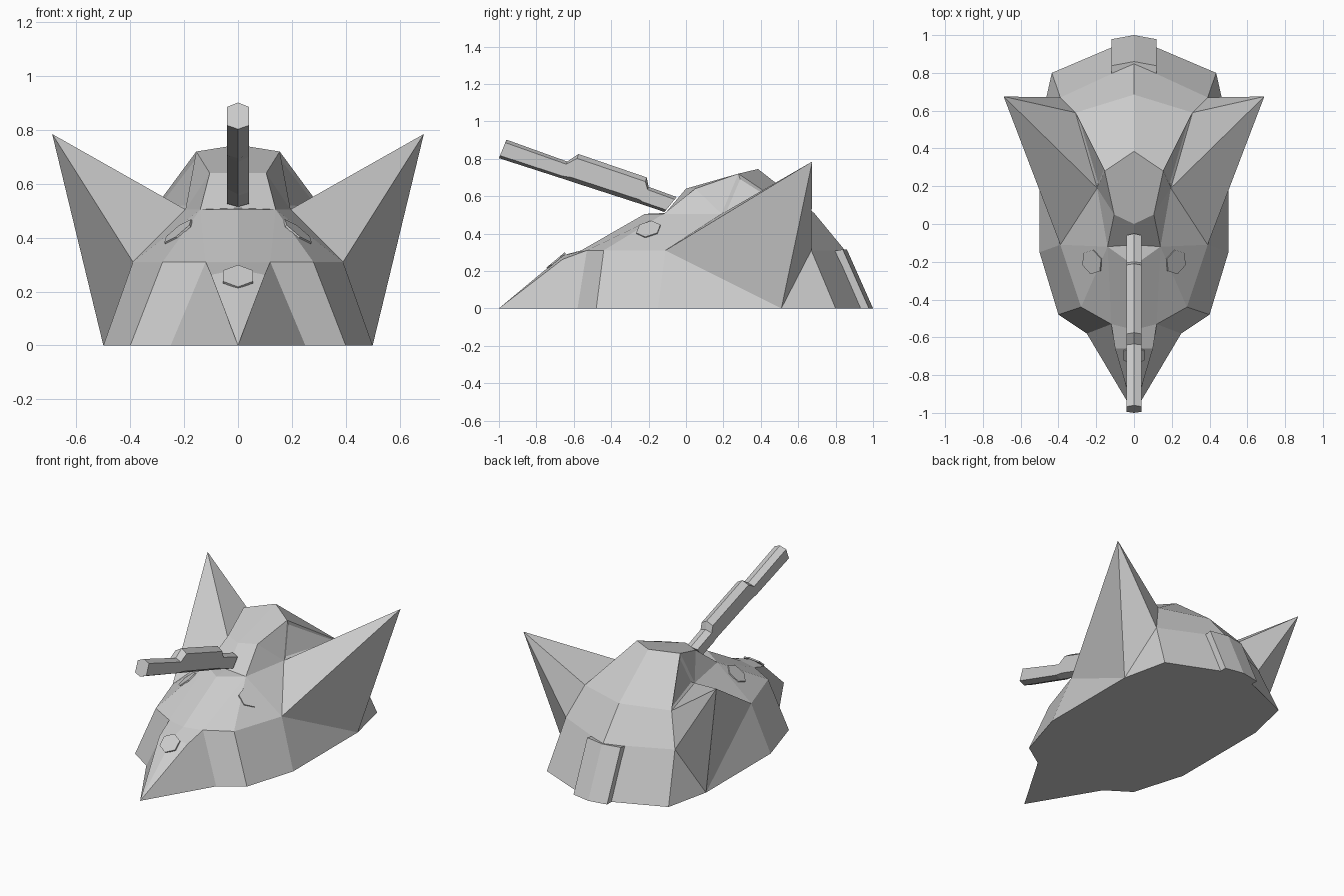
import bpy, bmesh, math
from mathutils import Vector

if "Cube" in bpy.data.objects:
    bpy.data.objects.remove(bpy.data.objects["Cube"])

grey = bpy.data.materials.new("plain grey")
grey.diffuse_color = (0.6, 0.6, 0.6, 1)
grey.use_nodes = True
grey.node_tree.nodes["Principled BSDF"].inputs["Base Color"].default_value = grey.diffuse_color


def finish(bm, name):
    bmesh.ops.remove_doubles(bm, verts=bm.verts, dist=0.0005)
    bmesh.ops.recalc_face_normals(bm, faces=bm.faces)
    me = bpy.data.meshes.new(name)
    bm.to_mesh(me)
    bm.free()
    me.materials.append(grey)
    ob = bpy.data.objects.new(name, me)
    bpy.context.collection.objects.link(ob)
    return ob


# Corner points of the right half: g ground, b belt, u upper deck, t turret, n nose
P = dict(
    g0=(0, -1, 0), g1=(.25, -.58, 0), g2=(.4, -.48, 0), g3=(.5, -.15, 0),
    g4=(.5, .51, 0), g5=(.435, .8, 0), g6=(0, .985, 0),
    n0=(0, -.66, .283), n1=(.1, -.66, .262),
    b0=(0, -.56, .31), b1=(.12, -.53, .31), b2=(.28, -.44, .31),
    b3=(.39, -.11, .31), b4=(.39, .67, .31), b5=(0, .85, .31),
    u0=(0, -.22, .505), ut=(0, -.11, .51), u1=(.14, -.12, .505),
    u2=(.195, .19, .505), u3=(.31, .59, .51), u4=(0, .685, .51),
    t0=(0, 0, .64), t1=(.105, .05, .64), t2=(.155, .28, .72), t3=(0, .385, .745),
    fin=(.69, .675, .785))

FACES = """g0 n1 n0|n0 n1 b1 b0|g0 g1 b1 n1|g1 g2 b2 b1|g2 g3 b3 b2|g3 g4 b3
b0 b1 u1 u0|b1 b2 u1|b2 b3 u1|b3 u2 u1|u0 u1 ut
ut u1 t1 t0|t0 t1 t2 t3|u1 u2 t1|t1 u2 t2|t2 u2 u3|t3 t2 u3 u4
b3 g4 fin|b3 fin u2|fin u3 u2|fin b4 u3|fin g4 b4
g4 g5 b4|g5 g6 b5 b4|b4 b5 u4 u3|g0 g1 g2 g3 g4 g5 g6"""

# Hull, turret body and swept fins as one closed faceted shell
bm = bmesh.new()
windows = []
for row in FACES.replace("\n", "|").split("|"):
    for side in (1, -1):
        pts = [Vector(P[k]) for k in row.split()]
        f = bm.faces.new([bm.verts.new((p.x * side, p.y, p.z)) for p in pts])
        if row == "t2 u2 u3":
            windows.append(f)
bmesh.ops.remove_doubles(bm, verts=bm.verts, dist=0.0005)
bmesh.ops.recalc_face_normals(bm, faces=bm.faces)
# Shallow recessed triangles in the turret sides
bmesh.ops.inset_individual(bm, faces=windows, thickness=0.03, depth=-0.008)
finish(bm, "hull")


# Thin hexagonal caps lying on the armour
def hex_plate(name, centre, normal, radius):
    bm = bmesh.new()
    bmesh.ops.create_cone(bm, cap_ends=True, segments=6, radius1=radius,
                          radius2=radius, depth=0.009)
    ob = finish(bm, name)
    ob.location = centre
    ob.rotation_mode = 'QUATERNION'
    ob.rotation_quaternion = Vector(normal).to_track_quat('Z', 'Y')


a, b, c = (Vector(P[k]) for k in ("u1", "b2", "b3"))
n = (b - a).cross(c - a).normalized()
p = a * .567 + b * .256 + c * .177 + n * .002
for side, label in ((1, "right"), (-1, "left")):
    hex_plate(label + "_hatch", (p.x * side, p.y, p.z), (n.x * side, n.y, n.z), .068)
hex_plate("nose_hatch", (0, -.695, .255), (0, -.283, .34), .064)

# Folded plate on the rear
bm = bmesh.new()
rings = []
for x, low, high in ((-.12, .978, .838), (0, 1.0, .86), (.12, .978, .838)):
    rings.append([bm.verts.new(v) for v in
                  ((x, low, 0), (x, high, .315), (x, high - .08, .3), (x, low - .08, 0))])
for r, s in zip(rings, rings[1:]):
    for i in range(4):
        j = (i + 1) % 4
        bm.faces.new((r[i], r[j], s[j], s[i]))
bm.faces.new(rings[0])
bm.faces.new(rings[-1])
finish(bm, "rear_plate")

# Six-sided gun barrel with a raised sleeve: bottom y, z and top y, z per station
bm = bmesh.new()
rings = []
for y0, z0, y1, z1 in ((-1, .803, -.96, .902), (-.665, .695, -.635, .785),
                       (-.62, .68, -.575, .825), (-.255, .562, -.21, .70),
                       (-.235, .556, -.20, .65), (-.115, .515, -.05, .595)):
    lo, hi = Vector((0, y0, z0)), Vector((0, y1, z1))
    side = Vector((.04, 0, 0))
    q, r = lo.lerp(hi, .14), lo.lerp(hi, .84)
    rings.append([bm.verts.new(v) for v in
                  (lo, q + side, r + side, hi, r - side, q - side)])
for r, s in zip(rings, rings[1:]):
    for i in range(6):
        j = (i + 1) % 6
        bm.faces.new((r[i], r[j], s[j], s[i]))
bm.faces.new(rings[0])
bm.faces.new(rings[-1])
finish(bm, "gun_barrel")
